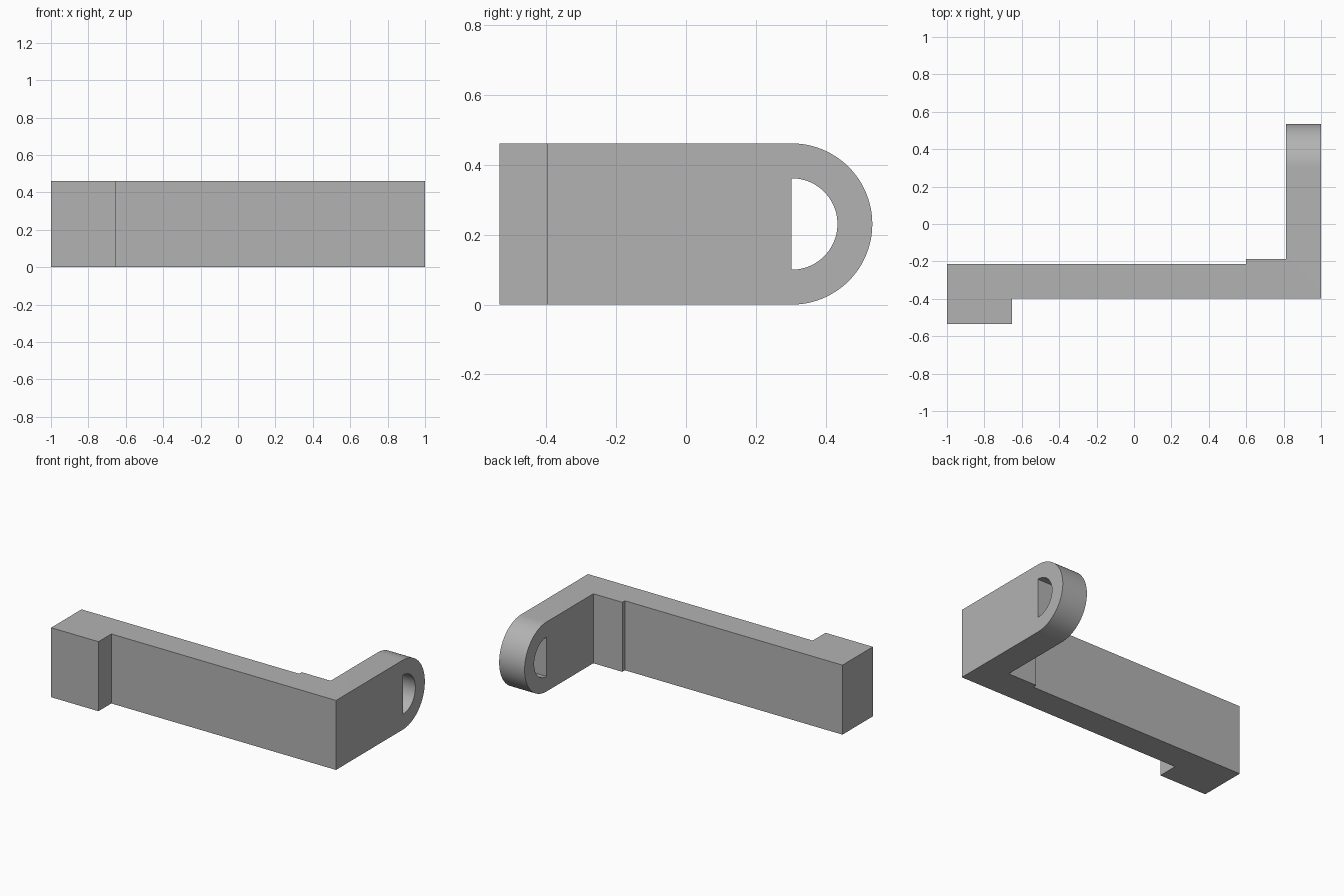
import bpy, bmesh, math
from mathutils import Vector

old = bpy.data.objects.get("Cube")
if old:
    bpy.data.objects.remove(old)

HEIGHT = 0.462
R_OUT, R_HOLE = HEIGHT / 2, 0.131
EYE_Y, EYE_Z = 0.303, HEIGHT / 2

grey = bpy.data.materials.new("plain grey")
grey.use_nodes = True
COLOUR = (0.45, 0.45, 0.45, 1)
grey.diffuse_color = COLOUR
grey.node_tree.nodes["Principled BSDF"].inputs["Base Color"].default_value = COLOUR


def prism(name, points, direction):
    """Extrude a closed outline along a direction."""
    bm = bmesh.new()
    face = bm.faces.new([bm.verts.new(p) for p in points])
    new = bmesh.ops.extrude_face_region(bm, geom=[face])["geom"]
    verts = [g for g in new if isinstance(g, bmesh.types.BMVert)]
    bmesh.ops.translate(bm, verts=verts, vec=Vector(direction))
    bmesh.ops.recalc_face_normals(bm, faces=bm.faces)
    mesh = bpy.data.meshes.new(name)
    bm.to_mesh(mesh)
    bm.free()
    mesh.materials.append(grey)
    obj = bpy.data.objects.new(name, mesh)
    bpy.context.collection.objects.link(obj)
    return obj


def half_round(radius, x, steps=48):
    """Half circle in the side plane, bulging to the back."""
    angles = [math.pi * (i / steps - 0.5) for i in range(steps + 1)]
    return [(x, EYE_Y + radius * math.cos(a), EYE_Z + radius * math.sin(a))
            for a in angles]


# Bracket: plan outline with front pad, stepped back and side arm
plan = [(-1, -0.534), (-0.652, -0.534), (-0.652, -0.399), (1, -0.399),
        (1, 0.6), (0.813, 0.6), (0.813, -0.188), (0.6, -0.188),
        (0.6, -0.215), (-1, -0.215)]
bracket = prism("bracket", [(x, y, -0.1) for x, y in plan], (0, 0, HEIGHT + 0.2))

# Side silhouette that rounds the arm end, and the D-shaped eye
silhouette = prism("silhouette_helper",
                   [(-1.1, -0.7, HEIGHT), (-1.1, -0.7, 0)] + half_round(R_OUT, -1.1),
                   (2.2, 0, 0))
eye = prism("eye_cutter", half_round(R_HOLE, 0.7), (0.4, 0, 0))

for helper, operation in ((silhouette, 'INTERSECT'), (eye, 'DIFFERENCE')):
    helper.hide_render = True
    mod = bracket.modifiers.new(helper.name, 'BOOLEAN')
    mod.operation = operation
    mod.solver = 'EXACT'
    mod.object = helper

# Bake the cuts and drop the helpers
bpy.ops.object.select_all(action='DESELECT')
bracket.select_set(True)
bpy.context.view_layer.objects.active = bracket
for mod in list(bracket.modifiers):
    bpy.ops.object.modifier_apply(modifier=mod.name)
for helper in (silhouette, eye):
    bpy.data.objects.remove(helper)
bpy.ops.object.shade_smooth_by_angle(angle=math.radians(30))
